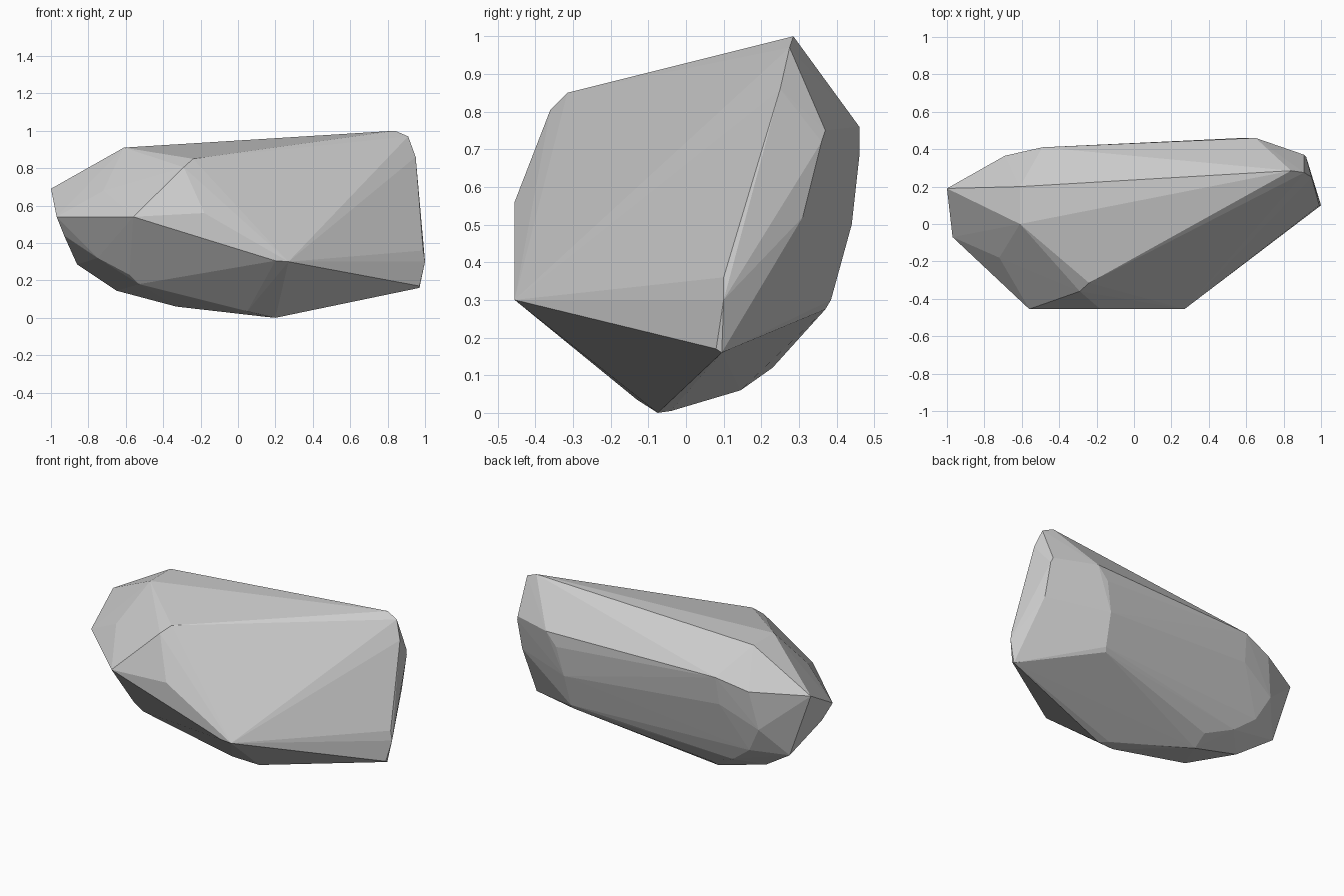
import bpy, bmesh

# Corner points of the boulder, grouped by region
crown = [(.84, .285, 1), (.91, .275, .97), (-.61, .2, .91), (-.61, 0, .91),
         (-.24, -.315, .85), (-.29, -.36, .805)]
front = [(-.56, -.455, .54), (-.18, -.455, .56), (.2, -.455, .305), (.27, -.455, .30)]
right_end = [(.97, .08, .17), (.97, .095, .16), (1, .1, .3), (.99, .1, .36),
             (.95, .25, .86), (.91, .37, .75), (.92, .36, .72), (.92, .31, .52)]
back = [(.65, .46, .76), (.58, .46, .68), (.54, .44, .5), (.53, .385, .3),
        (.52, .37, .275), (-.49, .41, .755), (-.69, .365, .70), (-.5, .385, .58),
        (-.735, .33, .46), (-.65, .3, .3), (-.515, .27, .196)]
left_end = [(-1, .19, .69), (-.97, -.07, .54), (-.93, -.02, .44), (-.86, .2, .285),
            (-.75, -.12, .32), (-.72, -.18, .68)]
base = [(.2, -.075, 0), (.15, -.04, .005), (.05, -.13, .035), (-.33, .145, .06),
        (-.33, .23, .12), (-.65, .13, .145), (-.53, -.18, .18), (-.58, -.2, .23)]

# Boulder: flat-faced convex skin around the corners
bm = bmesh.new()
for region in (crown, front, right_end, back, left_end, base):
    for co in region:
        bm.verts.new(co)
hull = bmesh.ops.convex_hull(bm, input=bm.verts[:])
loose = {g for g in hull["geom_interior"] + hull["geom_unused"]
         if isinstance(g, bmesh.types.BMVert)}
bmesh.ops.delete(bm, geom=list(loose), context='VERTS')
bmesh.ops.recalc_face_normals(bm, faces=bm.faces[:])
mesh = bpy.data.meshes.new("boulder")
bm.to_mesh(mesh)
bm.free()
bpy.context.collection.objects.link(bpy.data.objects.new("boulder", mesh))
